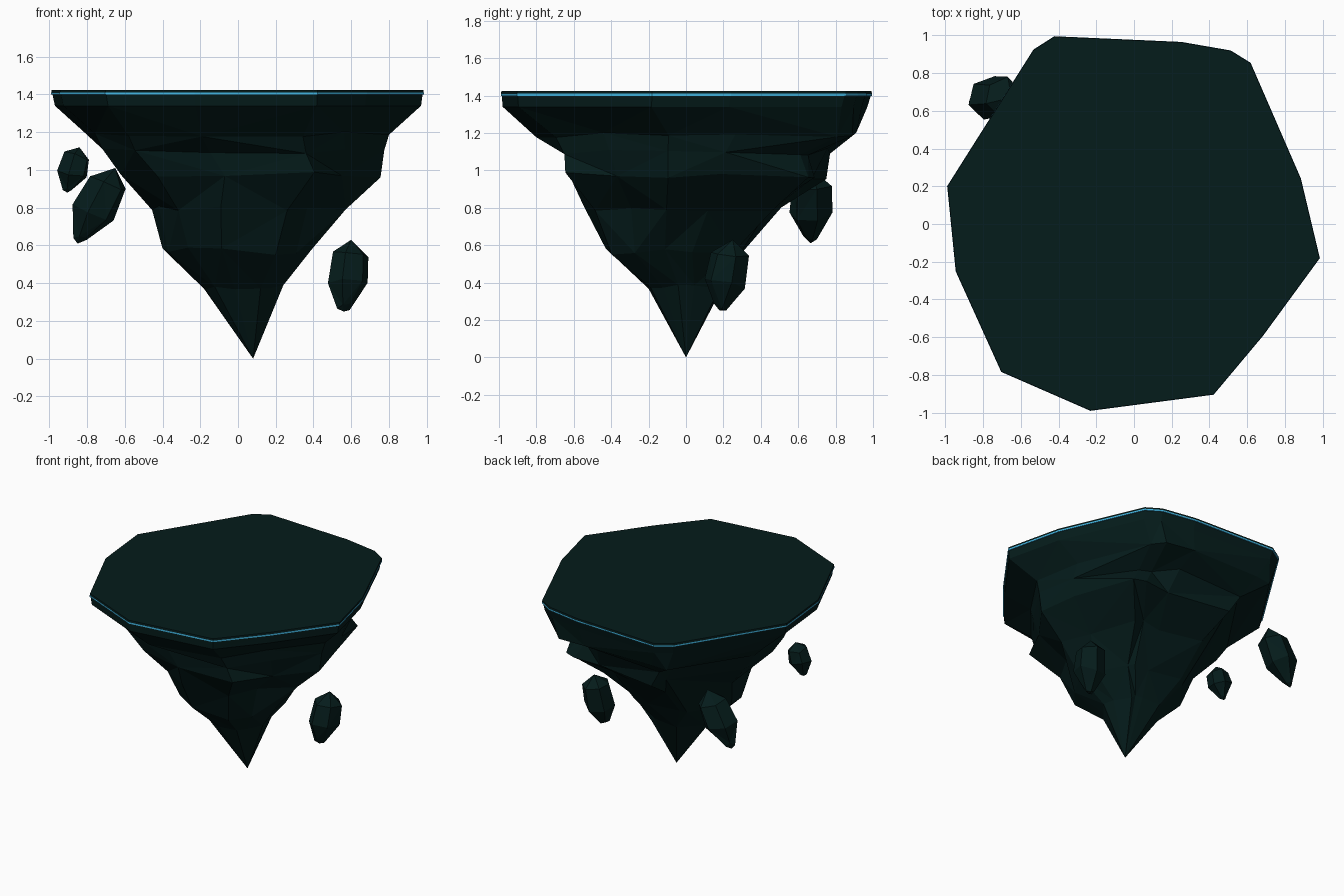
import bpy, bmesh, math, random
from mathutils import Vector

if "Cube" in bpy.data.objects:
    bpy.data.objects.remove(bpy.data.objects["Cube"])

random.seed(11)


def material(name, rgb):
    m = bpy.data.materials.new(name)
    m.diffuse_color = (*rgb, 1)
    m.use_nodes = True
    m.node_tree.nodes["Principled BSDF"].inputs["Base Color"].default_value = m.diffuse_color
    return m


ROCK = material("dark teal rock", (0.0015, 0.0115, 0.011))
GLOW = material("bright cyan", (0.06, 0.52, 0.85))

# Outline of the plateau, counter-clockwise
OUTLINE = [(0.98, -0.18), (0.88, 0.24), (0.615, 0.85), (0.51, 0.915), (0.25, 0.96),
           (-0.42, 0.99), (-0.53, 0.92), (-0.985, 0.20), (-0.94, -0.25),
           (-0.70, -0.78), (-0.23, -0.985), (0.42, -0.90), (0.68, -0.59)]


def loft(name, rings, mat, bottom=None, top=None):
    """Joins rings from bottom to top with triangles; ends are points or flat caps."""
    bm = bmesh.new()
    vs = [[bm.verts.new(p) for p in r] for r in rings]
    n = len(vs[0])
    for k, (a, b) in enumerate(zip(vs, vs[1:])):
        for i in range(n):
            j = (i + 1) % n
            if (i + k) % 2:
                bm.faces.new((a[i], a[j], b[j]))
                bm.faces.new((a[i], b[j], b[i]))
            else:
                bm.faces.new((a[i], a[j], b[i]))
                bm.faces.new((a[j], b[j], b[i]))
    for ring, tip in ((vs[0], bottom), (vs[-1], top)):
        if tip is None:
            bm.faces.new(ring)
        else:
            t = bm.verts.new(tip)
            for i in range(n):
                bm.faces.new((ring[i], ring[(i + 1) % n], t))
    bmesh.ops.recalc_face_normals(bm, faces=bm.faces)
    me = bpy.data.meshes.new(name)
    bm.to_mesh(me)
    bm.free()
    me.materials.append(mat)
    ob = bpy.data.objects.new(name, me)
    bpy.context.collection.objects.link(ob)
    return ob


def flat_ring(z, s=1.0):
    return [(x * s, y * s, z) for x, y in OUTLINE]


def fit(values, lo, hi):
    a, b = min(values), max(values)
    return [lo + (v - a) / (b - a) * (hi - lo) for v in values]


def rock_ring(z, x0, x1, y0, y1, rough):
    """Roughened outline, refitted exactly to a box; heights vary a little."""
    scale = [1 + random.uniform(-0.09, 0.05) * rough for _ in OUTLINE]
    xs = fit([p[0] * s for p, s in zip(OUTLINE, scale)], x0, x1)
    ys = fit([p[1] * s for p, s in zip(OUTLINE, scale)], y0, y1)
    return [(x, y, z + random.uniform(-0.02, 0.02) * rough) for x, y in zip(xs, ys)]


# Hanging rock body: height, then x and y extent of each layer, then roughness
LAYERS = [(0.38, -0.18, 0.24, -0.20, 0.20, 0.7),
          (0.57, -0.40, 0.39, -0.43, 0.31, 1),
          (0.80, -0.455, 0.57, -0.545, 0.51, 1),
          (0.97, -0.62, 0.755, -0.645, 0.75, 1),
          (1.10, -0.72, 0.775, -0.65, 0.77, 1),
          (1.19, -0.81, 0.80, -0.80, 0.91, 0.7),
          (1.34, -0.97, 0.97, -0.98, 0.97, 0),
          (1.40, -0.983, 0.978, -0.985, 0.988, 0)]
loft("island_rock", [rock_ring(*l) for l in LAYERS], ROCK, bottom=(0.08, 0.0, 0.0))

# Glowing band and top slab
loft("glow_band", [flat_ring(1.399, 1.005), flat_ring(1.410, 1.005)], GLOW)
loft("top_slab", [flat_ring(1.410, 1.004), flat_ring(1.424, 1.002)], ROCK)


# Floating shards: tilted six-sided rocks with blunt ends
def shard(name, low, high, radius, turn=0.3):
    low, high = Vector(low), Vector(high)
    axis = (high - low).normalized()
    u = axis.cross(Vector((0, 1, 0))).normalized()
    v = axis.cross(u)
    rings = []
    for t, r in ((0.07, 0.32), (0.40, 1.0), (0.80, 0.92)):
        ring = []
        for i in range(6):
            a = math.tau * i / 6 + turn
            d = radius * r * random.uniform(0.92, 1.08)
            c = low.lerp(high, t + random.uniform(-0.05, 0.05))
            ring.append(c + (u * math.cos(a) + v * math.sin(a)) * d)
        rings.append(ring)
    loft(name, rings, ROCK, bottom=low, top=high)


shard("large_shard", (-0.85, 0.665, 0.61), (-0.65, 0.67, 1.01), 0.115)
shard("right_shard", (0.56, 0.18, 0.25), (0.60, 0.25, 0.63), 0.11)
shard("small_shard", (-0.905, -0.12, 0.88), (-0.84, -0.12, 1.12), 0.08)
